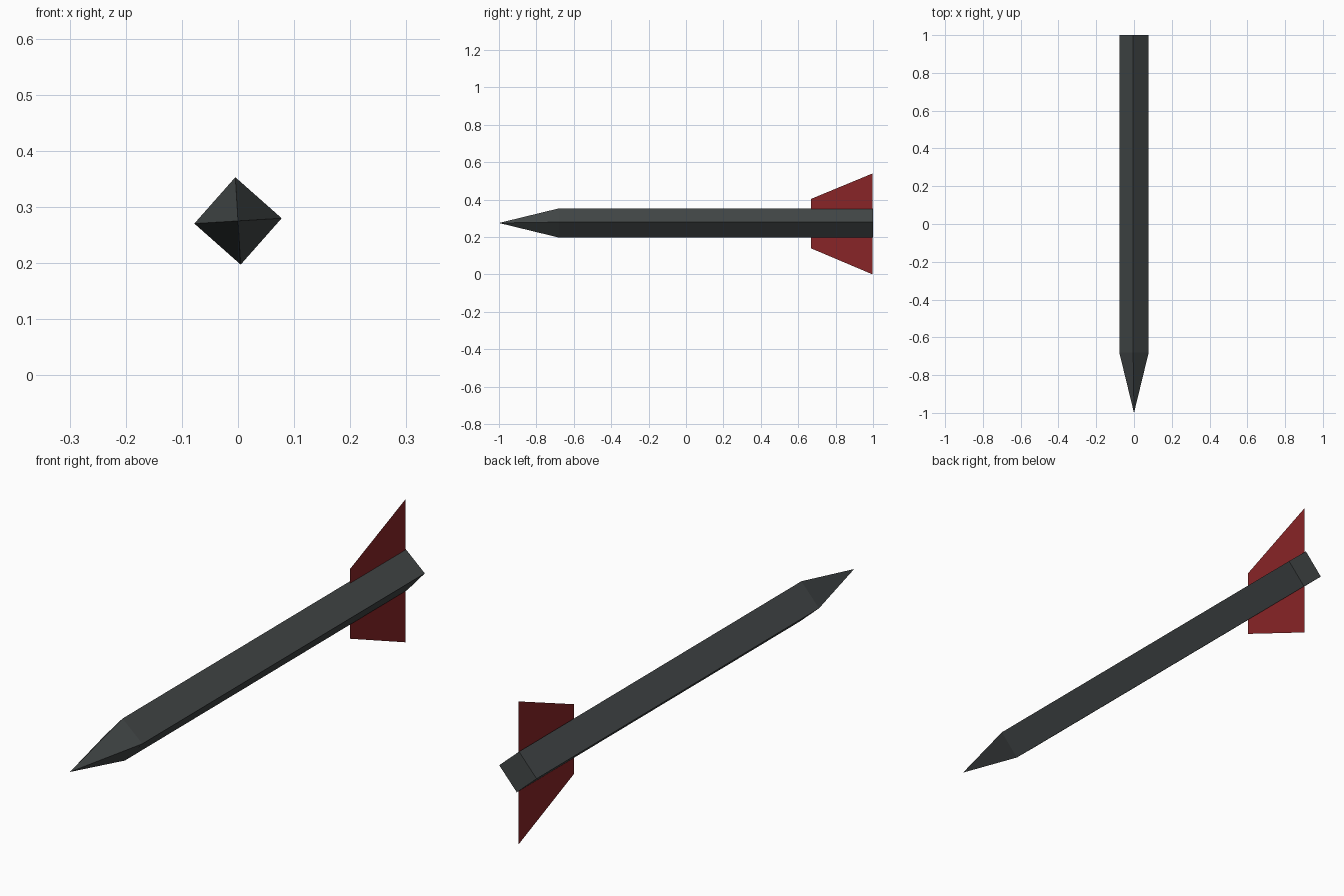
import bpy
from math import cos, sin, radians

cube = bpy.data.objects.get("Cube")
if cube:
    bpy.data.objects.remove(cube, do_unlink=True)

AXIS_Z = 0.275   # height of the body's long axis
RADIUS = 0.078
SHOULDER_Y = -0.68
TWIST = 3.5      # slight roll of the square body


def make_material(name, rgb):
    mat = bpy.data.materials.new(name)
    mat.use_nodes = True
    mat.diffuse_color = (*rgb, 1)
    bsdf = next(n for n in mat.node_tree.nodes if n.type == "BSDF_PRINCIPLED")
    bsdf.inputs["Base Color"].default_value = (*rgb, 1)
    return mat


def make_part(name, verts, faces, mat):
    mesh = bpy.data.meshes.new(name)
    mesh.from_pydata(verts, [], faces)
    mesh.materials.append(mat)
    obj = bpy.data.objects.new(name, mesh)
    bpy.context.collection.objects.link(obj)
    return obj


def ring(y):
    """Square cross-section standing on its corner."""
    angles = [radians(TWIST + 90 * i) for i in range(4)]
    return [(RADIUS * cos(a), y, AXIS_Z + RADIUS * sin(a)) for a in angles]


grey = make_material("dark_grey", (0.056, 0.064, 0.065))
red = make_material("dark_red", (0.25, 0.018, 0.02))

# Body: square shaft with a closed tail
sides = [(i, i + 4, (i + 1) % 4 + 4, (i + 1) % 4) for i in range(4)]
make_part("body", ring(SHOULDER_Y) + ring(1), sides + [(7, 6, 5, 4)], grey)

# Nose: four-sided point
make_part("nose", ring(SHOULDER_Y) + [(0, -1, AXIS_Z)],
          [(i, (i + 1) % 4, 4) for i in range(4)], grey)

# Tail fins: one flat sheet passing through the body
make_part("tail_fins",
          [(0, 0.667, 0.14), (0, 0.998, 0), (0, 0.998, 0.54), (0, 0.667, 0.403)],
          [(0, 1, 2, 3)], red)
